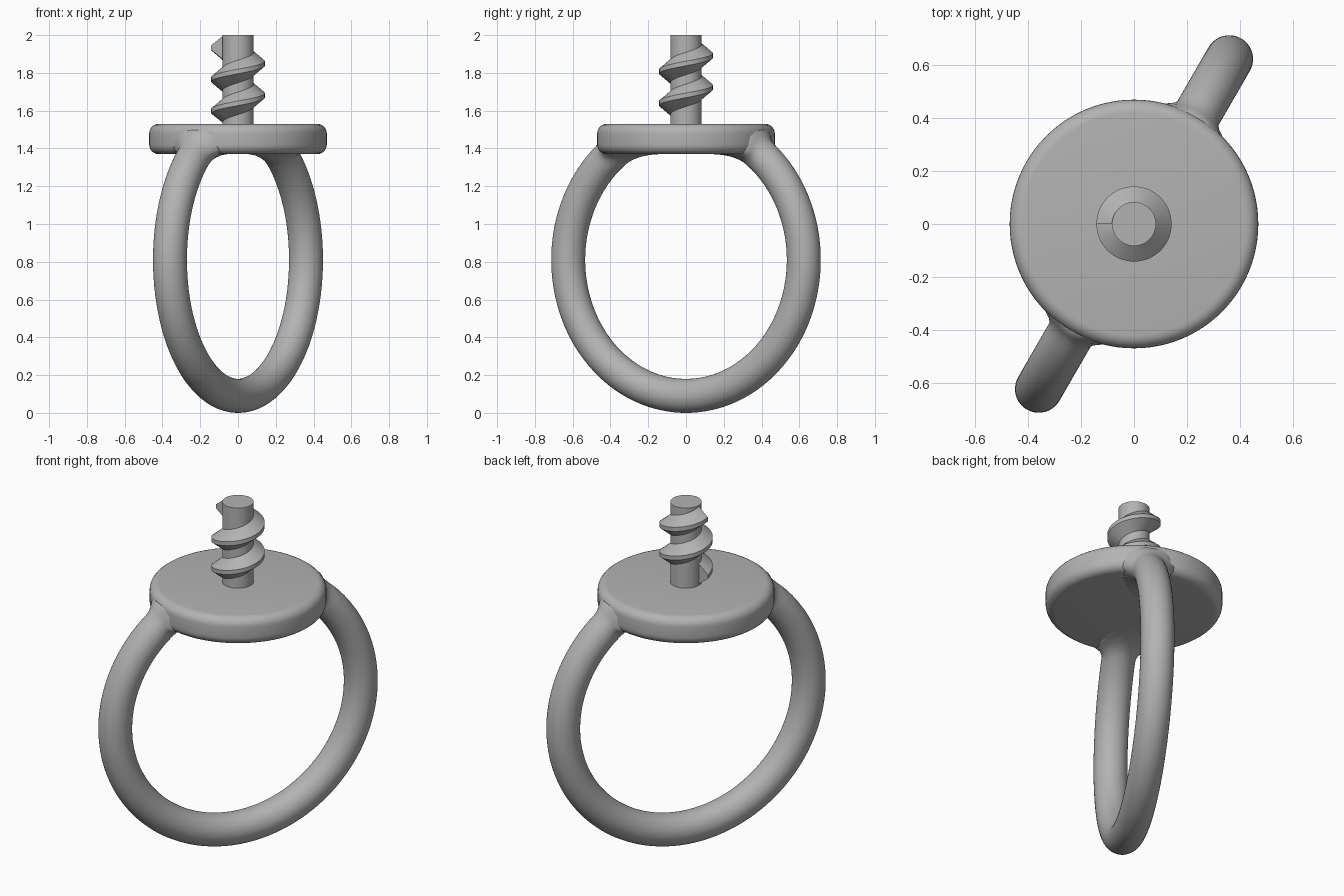
import bpy, bmesh, math
from mathutils import Vector

if "Cube" in bpy.data.objects:
    bpy.data.objects.remove(bpy.data.objects["Cube"])

RING_R, TUBE_R, RING_Z = 0.72, 0.09, 0.81
DISK_R, DISK_LO, DISK_HI, RIM = 0.47, 1.37, 1.53, 0.05
FILLET = 0.05

metal = bpy.data.materials.new("grey_metal")
metal.diffuse_color = (0.45, 0.45, 0.45, 1)
metal.use_nodes = True
metal.node_tree.nodes["Principled BSDF"].inputs["Base Color"].default_value = metal.diffuse_color


def make(name, bm):
    bmesh.ops.recalc_face_normals(bm, faces=bm.faces[:])
    me = bpy.data.meshes.new(name)
    bm.to_mesh(me)
    bm.free()
    ob = bpy.data.objects.new(name, me)
    bpy.context.collection.objects.link(ob)
    me.materials.append(metal)
    return ob


def smooth(ob, angle=30):
    bpy.ops.object.select_all(action='DESELECT')
    ob.select_set(True)
    bpy.context.view_layer.objects.active = ob
    bpy.ops.object.shade_smooth_by_angle(angle=math.radians(angle))


def skin(bm, loops):
    """Bridge a list of closed vertex loops and cap both ends."""
    n = len(loops[0])
    rows = [[bm.verts.new(p) for p in loop] for loop in loops]
    for a, b in zip(rows, rows[1:]):
        for i in range(n):
            j = (i + 1) % n
            bm.faces.new((a[i], a[j], b[j], b[i]))
    bm.faces.new(rows[0])
    bm.faces.new(rows[-1])


def circle(r, z, n):
    return [(r * math.cos(2 * math.pi * i / n), r * math.sin(2 * math.pi * i / n), z)
            for i in range(n)]


# base disk with rounded rim
profile = []
for k in range(7):
    a = math.pi / 2 * k / 6
    profile.append((DISK_R - RIM + RIM * math.sin(a), DISK_LO + RIM - RIM * math.cos(a)))
for k in range(7):
    a = math.pi / 2 * k / 6
    profile.append((DISK_R - RIM + RIM * math.cos(a), DISK_HI - RIM + RIM * math.sin(a)))
bm = bmesh.new()
skin(bm, [circle(r, z, 96) for r, z in profile])
disk = make("base_disk", bm)


def disk_distance(p):
    dx = math.hypot(p.x, p.y) - DISK_R + RIM
    dz = abs(p.z - (DISK_LO + DISK_HI) / 2) - (DISK_HI - DISK_LO) / 2 + RIM
    return min(max(dx, dz), 0) + math.hypot(max(dx, 0), max(dz, 0)) - RIM


def fillet_offset(p, n):
    """Distance to push a tube point outwards to form the fillet at the disk."""
    lo, hi = 0.0, FILLET
    for _ in range(20):
        d = (lo + hi) / 2
        b = disk_distance(p + n * d)
        if FILLET - math.hypot(FILLET - d, max(FILLET - b, 0)) < 0:
            lo = d
        else:
            hi = d
    return lo


# open ring whose ends flare into the disk
out = Vector((0.5, math.sqrt(0.75), 0))
side = Vector((math.sqrt(0.75), -0.5, 0))
up = Vector((0, 0, 1))
loops = []
for s in range(181):
    t = math.radians(6 + 348 * s / 180)
    radial = out * math.sin(t) + up * math.cos(t)
    centre = up * RING_Z + radial * RING_R
    loop = []
    for i in range(40):
        a = 2 * math.pi * i / 40
        n = radial * math.cos(a) + side * math.sin(a)
        p = centre + n * TUBE_R
        p = p + n * fillet_offset(p, n)
        p.z = min(p.z, 1.50 + 0.01 * (p.z - 1.50))
        loop.append(p)
    loops.append(loop)
bm = bmesh.new()
skin(bm, loops)
ring = make("ring", bm)
smooth(disk)
smooth(ring, 40)

# screw shaft
bm = bmesh.new()
skin(bm, [circle(0.083, 1.50, 64), circle(0.083, 2.0, 64)])
smooth(make("screw_shaft", bm))

# two-turn thread, trapezoid section swept along a helix
section = [(0.075, -0.066), (0.142, -0.012), (0.142, 0.012), (0.075, 0.066)]
bm = bmesh.new()
loops = []
for s in range(129):
    a = math.pi + 4 * math.pi * s / 128
    z0 = 1.597 + 0.337 * s / 128
    loops.append([(r * math.cos(a), r * math.sin(a), z0 + z) for r, z in section])
skin(bm, loops)
smooth(make("screw_thread", bm))
